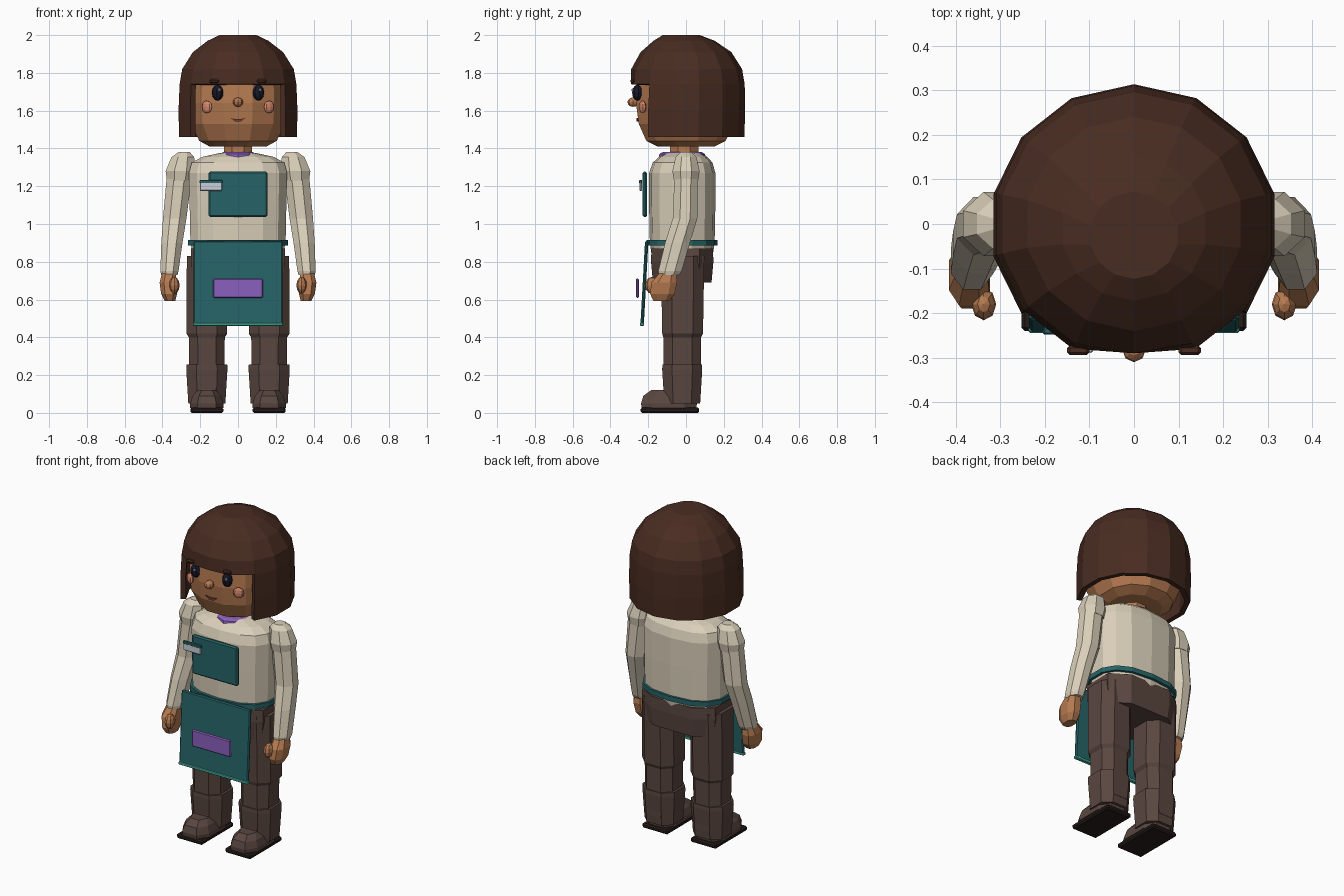
import bpy, bmesh
from math import sin, cos, pi
from mathutils import Matrix, Vector

if "Cube" in bpy.data.objects:
    bpy.data.objects.remove(bpy.data.objects["Cube"])

MATS = {}
COLORS = dict(hair="4a3026", skin="b57a52", cream="d9ceb8", teal="2a6467", trim="4fc0a8",
              pants="5a4842", purple="8a60bd", sole="2a2220", eye="1c1e2c", cheek="cf8468",
              lip="7d3f3c", tag="c9ced8", white="f0f0f0")


def material(key):
    if key not in MATS:
        rgb = [(int(COLORS[key][i:i + 2], 16) / 255) ** 2.2 for i in (0, 2, 4)]
        MATS[key] = bpy.data.materials.new(key)
        MATS[key].diffuse_color = (*rgb, 1)
    return MATS[key]


def finish(name, bm, key):
    bmesh.ops.recalc_face_normals(bm, faces=bm.faces)
    me = bpy.data.meshes.new(name)
    bm.to_mesh(me)
    bm.free()
    me.materials.append(material(key))
    ob = bpy.data.objects.new(name, me)
    bpy.context.collection.objects.link(ob)
    return ob


def loft(name, rings, key, n=8, e=2.0):
    """Stack of horizontal superellipse rings: (cx, cy, z, rx, ry)."""
    bm = bmesh.new()
    fit = cos(pi / n) ** (2 / e)

    def p(v):
        return abs(v) ** (2 / e) / fit * (1 if v > 0 else -1)
    loops = [[bm.verts.new((cx + rx * p(cos((i + .5) * 2 * pi / n)),
                            cy + ry * p(sin((i + .5) * 2 * pi / n)), z)) for i in range(n)]
             for cx, cy, z, rx, ry in rings]
    for a, b in zip(loops, loops[1:]):
        for i in range(n):
            bm.faces.new((a[i], a[(i + 1) % n], b[(i + 1) % n], b[i]))
    bm.faces.new(loops[0])
    bm.faces.new(loops[-1])
    return finish(name, bm, key)


def box(name, loc, size, key, tilt=0, bevel=.006):
    bm = bmesh.new()
    bmesh.ops.create_cube(bm, size=1, matrix=Matrix.Diagonal((*size, 1)))
    bmesh.ops.bevel(bm, geom=bm.edges[:], offset=bevel, segments=1, affect='EDGES')
    bm.transform(Matrix.Translation(loc) @ Matrix.Rotation(tilt, 4, 'X'))
    return finish(name, bm, key)


def ball(name, loc, size, key, turn=0):
    bm = bmesh.new()
    bmesh.ops.create_uvsphere(bm, u_segments=8, v_segments=6, radius=1)
    bm.transform(Matrix.Translation(loc) @ Matrix.Rotation(turn, 4, 'Z') @ Matrix.Diagonal((*size, 1)))
    return finish(name, bm, key)


# Head and neck
loft("head", [(0, 0, 1.41, .15, .15), (0, 0, 1.44, .205, .21), (0, 0, 1.53, .248, .25),
              (0, 0, 1.64, .255, .265), (0, 0, 1.75, .25, .26), (0, 0, 1.85, .2, .2),
              (0, 0, 1.9, .1, .1)], "skin", 12, 2.2)
loft("neck", [(0, -.01, 1.33, .075, .075), (0, -.01, 1.43, .075, .075)], "skin", 8)
loft("collar", [(0, -.02, 1.345, .1, .12), (0, -.02, 1.37, .095, .115), (0, -.02, 1.38, .08, .1)],
     "purple", 10)

# Bob hair: a 14-sided shell opened at the face
bm = bmesh.new()
N = 14
loops = []
for z, r, cy in ((1.46, .32, -.005), (1.6, .323, -.003), (1.74, .317, 0), (1.82, .303, 0),
                 (1.91, .245, 0), (1.97, .165, -.01), (2.0, .1, -.025)):
    loops.append([bm.verts.new((r * sin(i * 2 * pi / N), max(-.29, cy - r * .98 * cos(i * 2 * pi / N)), z))
                  for i in range(N)])
for k, (a, b) in enumerate(zip(loops, loops[1:])):
    for i in range(N):
        if k > 1 or 2 <= i < N - 2:
            bm.faces.new((a[i], a[(i + 1) % N], b[(i + 1) % N], b[i]))
bm.faces.new(loops[-1])
bmesh.ops.delete(bm, geom=[v for v in bm.verts if not v.link_faces], context='VERTS')
hair = finish("hair", bm, "hair")
m = hair.modifiers.new("thickness", 'SOLIDIFY')
m.thickness = .03
m.offset = -1

# Face
ball("nose", (0, -.28, 1.645), (.027, .03, .025), "skin")
bm = bmesh.new()
pts = [(-.04, 1.562), (-.015, 1.556), (.015, 1.556), (.04, 1.562), (.015, 1.543), (-.015, 1.543)]
f = bm.faces.new([bm.verts.new((x, -.262, z)) for x, z in pts])
ext = bmesh.ops.extrude_face_region(bm, geom=[f])
bmesh.ops.translate(bm, vec=(0, .025, 0), verts=[v for v in ext["geom"] if isinstance(v, bmesh.types.BMVert)])
finish("mouth", bm, "lip")

for s, side in ((-1, "left"), (1, "right")):
    ball(side + "_eye", (s * .108, -.258, 1.695), (.031, .028, .042), "eye", s * .2)
    ball(side + "_eye_glint", (s * .108 + .01, -.283, 1.71), (.007, .006, .008), "white")
    ball(side + "_cheek", (s * .165, -.23, 1.62), (.031, .014, .033), "cheek", s * .5)
    box(side + "_eyebrow", (s * .125, -.283, 1.757), (.05, .022, .02), "hair")

    # Arm, shoulder puff and hand
    loft(side + "_arm", [(s * .3, 0, 1.34, .05, .055), (s * .312, 0, 1.24, .066, .062),
                         (s * .335, -.005, 1.03, .062, .065), (s * .35, -.045, .9, .056, .066),
                         (s * .363, -.085, .75, .048, .062), (s * .363, -.09, .73, .043, .055)], "cream")
    loft(side + "_shoulder", [(s * .308, 0, 1.23, .068, .064), (s * .305, 0, 1.28, .078, .072),
                              (s * .292, 0, 1.355, .06, .055), (s * .285, 0, 1.38, .03, .03)], "cream")
    loft(side + "_hand", [(s * .365, -.095, .745, .036, .042), (s * .37, -.115, .69, .045, .068),
                          (s * .365, -.125, .63, .042, .065), (s * .36, -.13, .592, .028, .042)],
         "skin", 8, 2.5)
    ball(side + "_thumb", (s * .337, -.18, .675), (.028, .036, .045), "skin")

    # Leg, boot cuff, shoe and sole
    x = s * .165
    loft(side + "_leg", [(x, -.02, .1, .092, .1), (x, -.02, .4, .095, .1), (x, -.018, .42, .108, .108),
                         (x, -.018, .83, .106, .115)], "pants", 8, 2.6)
    loft(side + "_boot", [(x, -.02, .05, .098, .095), (x, -.02, .23, .109, .106),
                          (x, -.02, .255, .108, .105)], "pants", 8, 2.6)
    loft(side + "_shoe", [(x, -.09, .025, .088, .145), (x, -.09, .05, .088, .148),
                          (x, -.088, .09, .075, .138), (x, -.075, .12, .05, .11)], "pants", 8, 3)
    box(side + "_sole", (x, -.085, .0145), (.175, .31, .029), "sole", 0, .008)

# Hips and sweater
loft("hips", [(0, -.02, .69, .235, .155), (0, -.02, .8, .25, .165), (0, -.02, .87, .248, .163)],
     "pants", 8, 3)
loft("sweater", [(0, -.02, .83, .235, .158), (0, -.02, .9, .252, .168), (0, -.02, 1.1, .256, .172),
                 (0, -.02, 1.27, .26, .172), (0, -.018, 1.325, .245, .155), (0, -.015, 1.355, .19, .125),
                 (0, -.015, 1.375, .1, .09)], "cream", 14, 2.5)

# Apron: belt, skirt with hem trim, pocket, bib and name badge
loft("apron_belt", [(0, -.022, .885, .264, .184), (0, -.022, .914, .264, .184)], "teal", 14, 2.5)
box("apron_skirt", (0, -.22, .69), (.47, .018, .44), "teal", -.055)
box("apron_hem", (0, -.233, .469), (.474, .022, .018), "trim", 0, .004)
box("apron_pocket", (0, -.257, .66), (.264, .016, .104), "purple")
box("apron_bib", (0, -.218, 1.157), (.31, .024, .24), "teal", 0, .008)
box("badge", (-.143, -.239, 1.198), (.118, .014, .046), "tag", 0, .004)
box("badge_stripe", (-.143, -.24, 1.224), (.122, .016, .018), "teal", 0, .003)

for m in bpy.data.materials:
    if m.users and not m.is_grease_pencil:
        m.use_nodes = True
        m.node_tree.nodes["Principled BSDF"].inputs["Base Color"].default_value = m.diffuse_color
